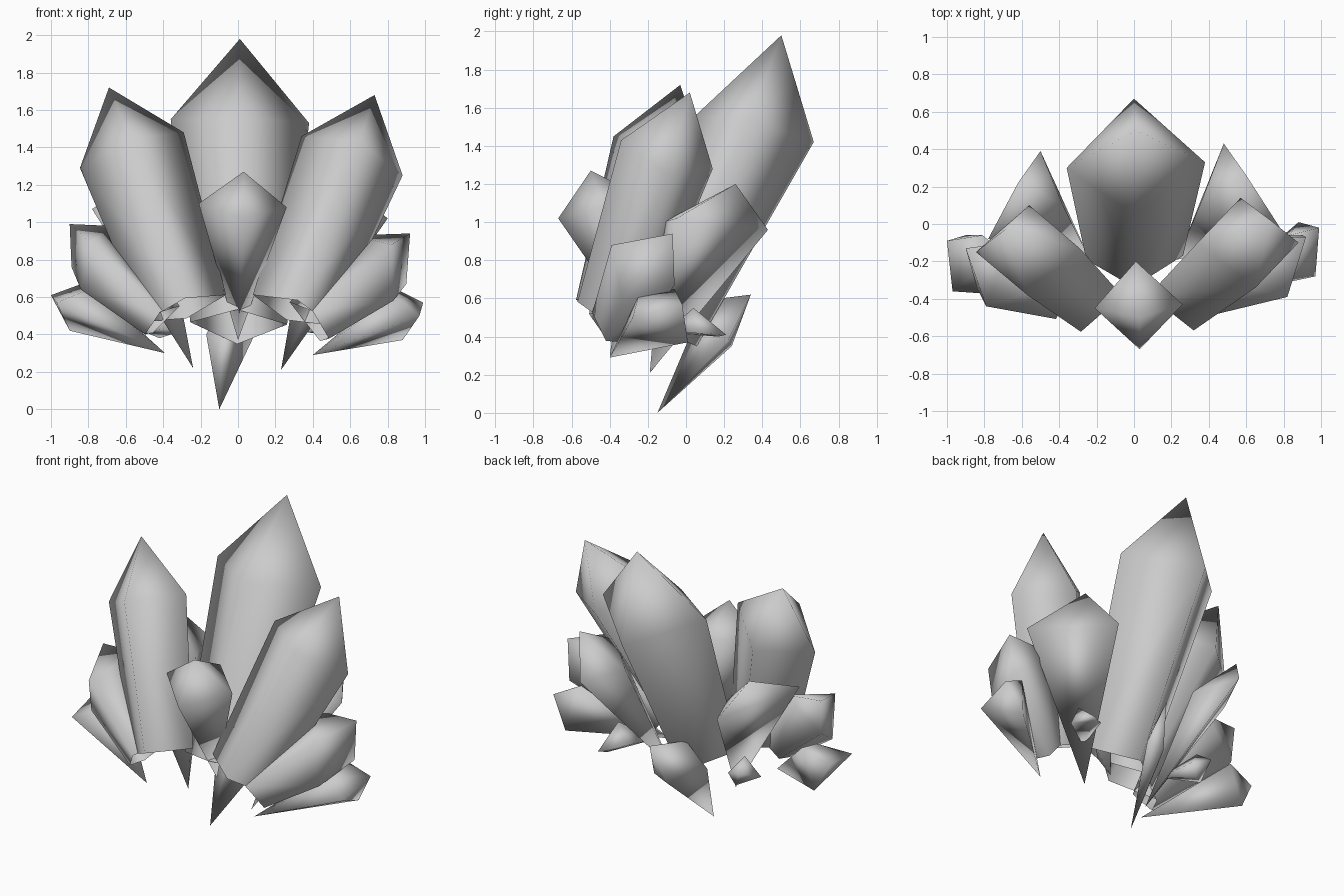
import bpy
import bmesh
from mathutils import Vector

if "Cube" in bpy.data.objects:
    bpy.data.objects.remove(bpy.data.objects["Cube"], do_unlink=True)

# Single stone colour
stone = bpy.data.materials.new("grey crystal")
stone.use_nodes = True
stone.diffuse_color = (0.6, 0.6, 0.6, 1)
stone.node_tree.nodes["Principled BSDF"].inputs["Base Color"].default_value = (0.6, 0.6, 0.6, 1)


def crystal(name, root, tip, shoulder, taper=0.0):
    """Four-sided shard: root (point, or open end if taper > 0), shoulder ring, pointed tip."""
    root, tip = Vector(root), Vector(tip)
    ring_points = [Vector(p) for p in shoulder]
    centre = sum(ring_points, Vector()) / len(ring_points)
    axis = (centre - root).normalized()

    bm = bmesh.new()
    ring = [bm.verts.new(p) for p in ring_points]
    apex = bm.verts.new(tip)
    sides = len(ring)

    if taper:
        foot = []
        for p in ring_points:
            offset = p - centre
            offset -= axis * offset.dot(axis)
            foot.append(bm.verts.new(root + offset * taper))
    else:
        end = bm.verts.new(root)

    for i in range(sides):
        j = (i + 1) % sides
        bm.faces.new((ring[i], ring[j], apex))
        if taper:
            bm.faces.new((foot[i], foot[j], ring[j], ring[i]))
        else:
            bm.faces.new((end, ring[j], ring[i]))
    for face in bm.faces:
        face.smooth = True

    bmesh.ops.recalc_face_normals(bm, faces=bm.faces[:])
    mesh = bpy.data.meshes.new(name)
    bm.to_mesh(mesh)
    bm.free()
    mesh.materials.append(stone)
    shard = bpy.data.objects.new(name, mesh)
    bpy.context.collection.objects.link(shard)
    return shard


# Tall centre shard, leaning back
crystal("main_crystal", root=(0, -.16, .45), tip=(.01, .5, 1.98), taper=0.7,
        shoulder=[(.38, .33, 1.53), (0, .67, 1.42), (-.36, .3, 1.55), (0, .05, 1.56)])

# Small shard standing in front
crystal("front_crystal", root=(0, -.22, .37), tip=(.03, -.5, 1.27),
        shoulder=[(.26, -.43, 1.08), (.01, -.2, 1.12), (-.21, -.45, 1.1), (.03, -.67, 1.02)])

# Two large shards fanning outwards
crystal("left_large_crystal", root=(.29, -.38, .53), tip=(.73, .02, 1.68), taper=0.78,
        shoulder=[(.88, -.1, 1.25), (.57, .14, 1.28), (.34, -.1, 1.46), (.65, -.34, 1.43)])
crystal("right_large_crystal", root=(-.28, -.39, .54), tip=(-.69, -.03, 1.72), taper=0.78,
        shoulder=[(-.845, -.15, 1.29), (-.56, .1, 1.32), (-.29, -.13, 1.48), (-.57, -.38, 1.45)])

# Middle side shards
crystal("left_middle_crystal", root=(.4, -.36, .46), tip=(.92, -.07, .94), taper=0.7,
        shoulder=[(.62, -.07, .93), (.82, -.39, .88), (.83, -.33, .58), (.9, -.06, .67)])
crystal("right_middle_crystal", root=(-.42, -.39, .47), tip=(-.9, -.13, .99), taper=0.65,
        shoulder=[(-.67, -.1, .98), (-.79, -.44, .89), (-.84, -.34, .64), (-.89, -.15, .76)])

# Low side shards
crystal("left_low_crystal", root=(.4, -.4, .29), tip=(.99, -.02, .57),
        shoulder=[(.83, -.06, .65), (.84, -.25, .61), (.97, -.28, .5), (.88, .01, .37)])
crystal("right_low_crystal", root=(-.39, -.4, .3), tip=(-1, -.09, .61),
        shoulder=[(-.81, -.06, .68), (-.8, -.23, .64), (-.97, -.36, .57), (-.9, -.06, .42)])

# Rear side shards, ending in points below
crystal("left_rear_crystal", root=(.23, -.19, .21), tip=(.6, .26, 1.2),
        shoulder=[(.8, -.05, 1.02), (.48, .43, .96), (.36, .12, .95), (.6, -.12, 1)])
crystal("right_rear_crystal", root=(-.24, -.18, .22), tip=(-.62, .22, 1.18),
        shoulder=[(-.78, -.08, 1.07), (-.5, .39, .96), (-.38, .1, .95), (-.6, -.12, 1)])

# Spike underneath at the back
crystal("bottom_spike", root=(-.1, -.15, 0), tip=(.03, .34, .62),
        shoulder=[(-.17, .02, .4), (-.03, .24, .35), (.08, .22, .38), (-.07, .1, .59)])

# Little rear chips
crystal("left_chip", root=(.3, -.12, .42), tip=(.5, .21, .41),
        shoulder=[(.53, .04, .42), (.46, .17, .4), (.36, .12, .45), (.47, .04, .55)])
crystal("right_chip", root=(-.3, -.12, .42), tip=(-.49, .14, .5),
        shoulder=[(-.54, -.02, .43), (-.42, .08, .38), (-.38, .1, .46), (-.46, .04, .57)])
